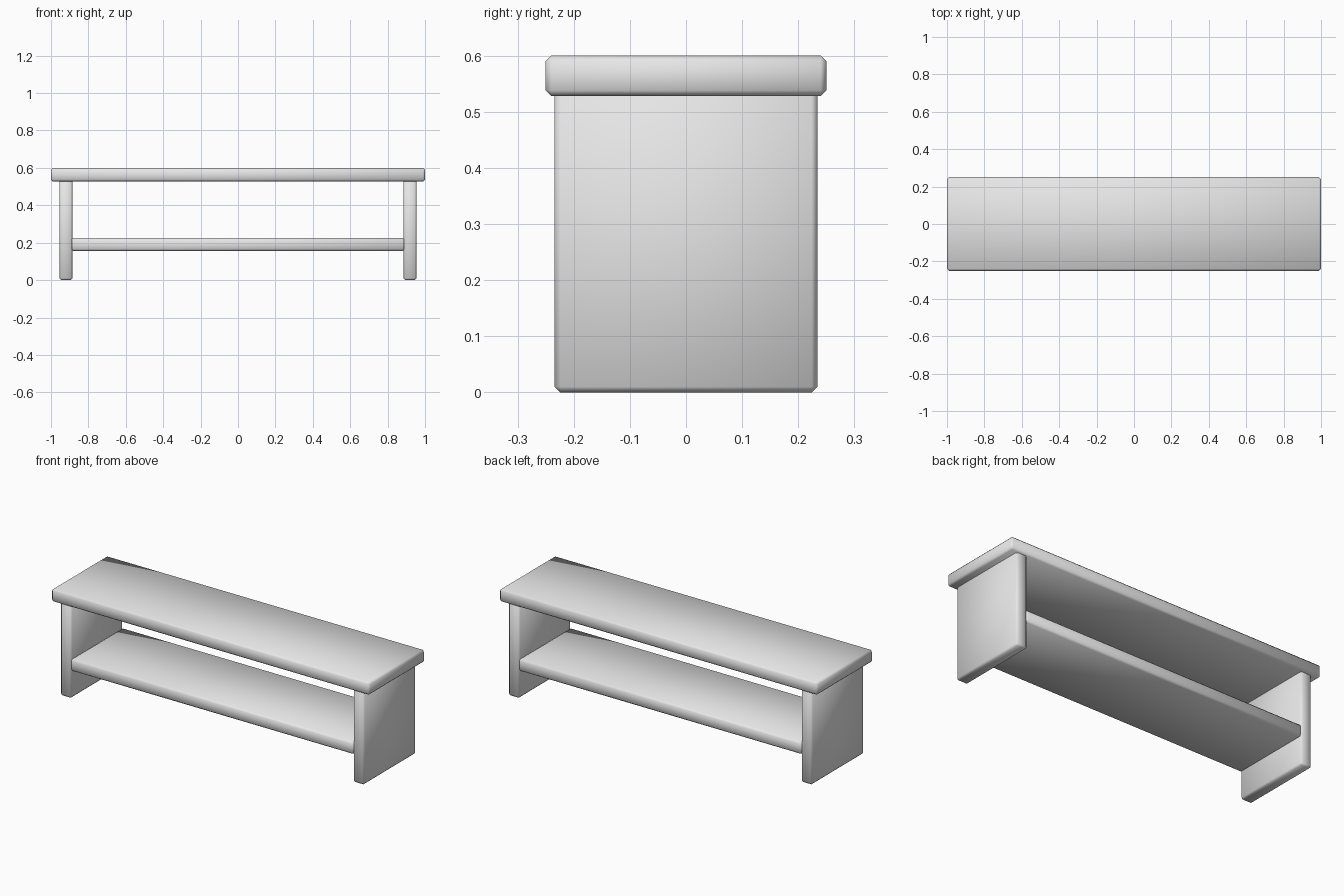
import bpy
import bmesh
from mathutils import Vector

cube = bpy.data.objects.get("Cube")
if cube:
    bpy.data.objects.remove(cube, do_unlink=True)

# Plain grey finish for the whole bench
grey = bpy.data.materials.new("light_grey")
grey.use_nodes = True
colour = (0.8, 0.8, 0.8, 1.0)
grey.diffuse_color = colour
grey.node_tree.nodes["Principled BSDF"].inputs["Base Color"].default_value = colour


def board(name, low, high, bevel=0.01):
    """Smooth-shaded board with chamfered edges between two opposite corners."""
    low, high = Vector(low), Vector(high)
    size = high - low
    bm = bmesh.new()
    bmesh.ops.create_cube(bm, size=1.0)
    bmesh.ops.scale(bm, vec=size, verts=bm.verts)
    bmesh.ops.bevel(bm, geom=bm.edges[:], offset=bevel, segments=1,
                    affect='EDGES', profile=0.5)
    for face in bm.faces:
        face.smooth = True
    mesh = bpy.data.meshes.new(name)
    bm.to_mesh(mesh)
    bm.free()
    mesh.materials.append(grey)
    obj = bpy.data.objects.new(name, mesh)
    obj.location = (low + high) / 2
    bpy.context.collection.objects.link(obj)
    return obj


# Seat slab
board("seat", (-1, -0.25, 0.528), (1, 0.25, 0.6))

# Panel legs, tucked slightly into the seat
for name, x in (("right_leg", -0.92), ("left_leg", 0.92)):
    board(name, (x - 0.035, -0.234, 0), (x + 0.035, 0.234, 0.542))

# Lower shelf between the legs
board("shelf", (-0.89, -0.234, 0.156), (0.89, 0.234, 0.226))
